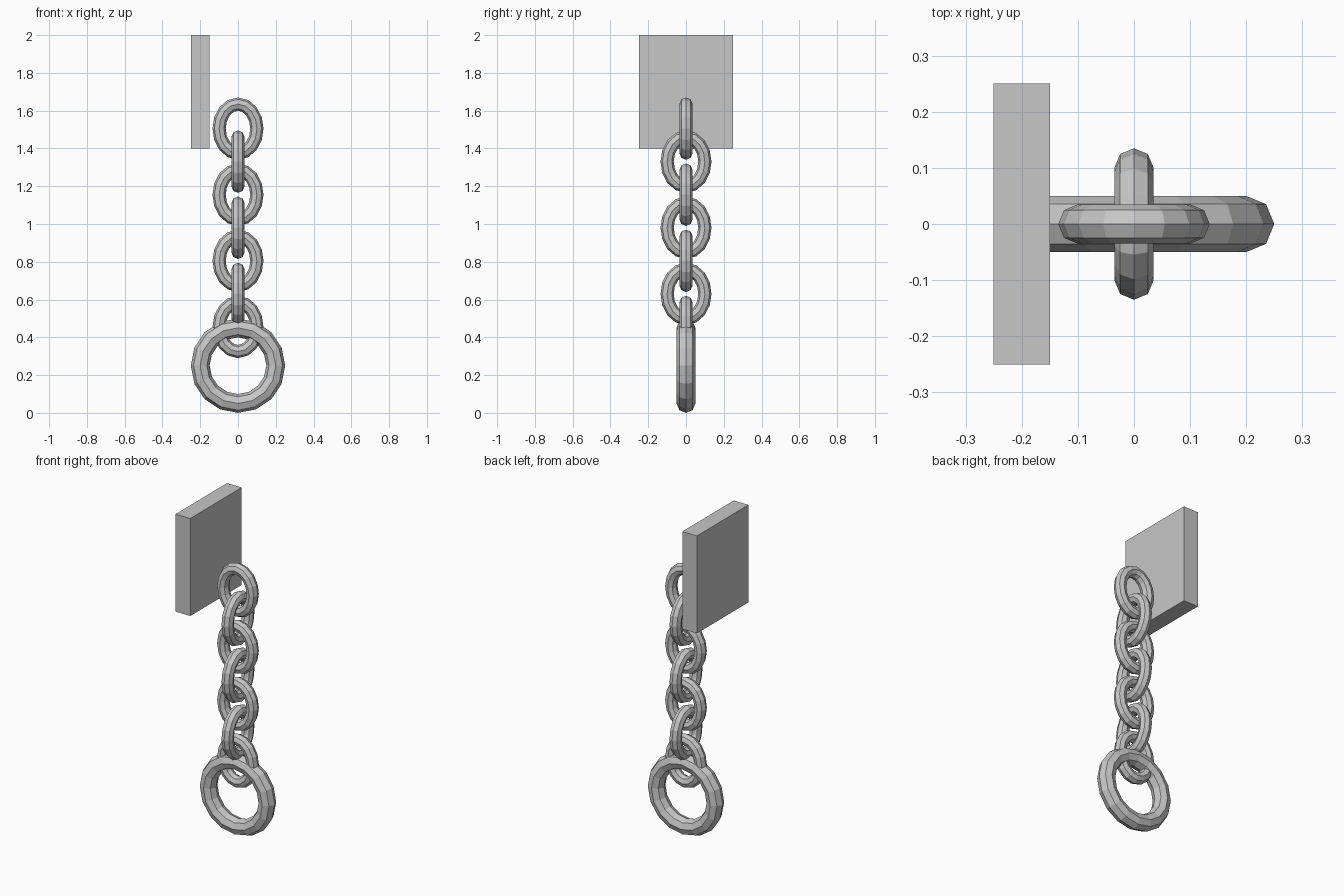
import bpy
import bmesh
from math import cos, sin, pi
from mathutils import Vector

cube = bpy.data.objects.get("Cube")
if cube:
    bpy.data.objects.remove(cube, do_unlink=True)

# Plain grey metal
metal = bpy.data.materials.new("grey_metal")
metal.use_nodes = True
grey = (0.57, 0.57, 0.57, 1)
metal.diffuse_color = grey
metal.node_tree.nodes["Principled BSDF"].inputs["Base Color"].default_value = grey


def finish(name, bm, location):
    bmesh.ops.recalc_face_normals(bm, faces=bm.faces)
    mesh = bpy.data.meshes.new(name)
    bm.to_mesh(mesh)
    bm.free()
    mesh.materials.append(metal)
    obj = bpy.data.objects.new(name, mesh)
    obj.location = location
    bpy.context.collection.objects.link(obj)
    return obj


def oval_ring(name, half_width, half_height, tube, z, turned=False, steps=16, sides=8):
    """Upright ring with a round tube of even thickness along an oval path."""
    bm = bmesh.new()
    loops = []
    for i in range(steps):
        a = 2 * pi * i / steps
        centre = Vector((half_width * cos(a), 0, half_height * sin(a)))
        outward = Vector((half_height * cos(a), 0, half_width * sin(a))).normalized()
        loop = []
        for j in range(sides):
            b = 2 * pi * j / sides
            offset = outward * cos(b) + Vector((0, sin(b), 0))
            loop.append(bm.verts.new(centre + offset * tube))
        loops.append(loop)
    for i in range(steps):
        here, there = loops[i], loops[(i + 1) % steps]
        for j in range(sides):
            k = (j + 1) % sides
            bm.faces.new((here[j], there[j], there[k], here[k]))
    obj = finish(name, bm, (0, 0, z))
    obj.rotation_euler.z = pi / 2 if turned else 0
    return obj


# Wall plate
bm = bmesh.new()
bmesh.ops.create_cube(bm, size=1)
bmesh.ops.scale(bm, vec=(0.1, 0.5, 0.6), verts=bm.verts)
finish("wall_plate", bm, (-0.2, 0, 1.7))

# Chain links, every second one turned a quarter
for n in range(7):
    oval_ring(f"chain_link_{n + 1}", 0.1, 0.13, 0.035, 1.505 - 0.175 * n, n % 2 == 1)

# Large ring at the bottom
oval_ring("pull_ring", 0.2, 0.2, 0.05, 0.25)
